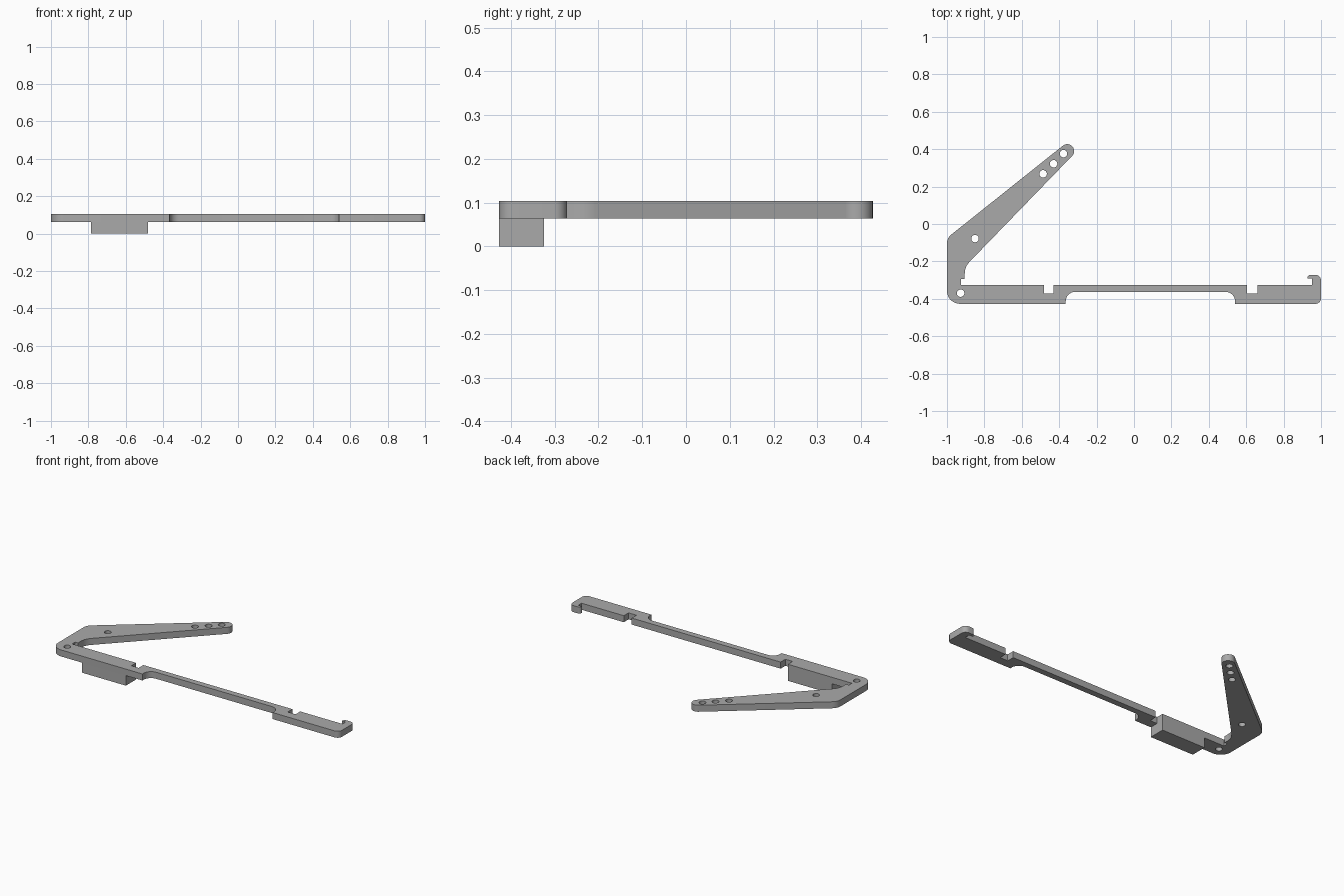
import bpy
import bmesh
from math import sin, cos, tan, pi, radians
from mathutils import Vector

cube = bpy.data.objects.get("Cube")
if cube:
    bpy.data.objects.remove(cube, do_unlink=True)

grey = bpy.data.materials.new("plain grey")
grey.use_nodes = True
tone = (0.4, 0.4, 0.4, 1)
grey.diffuse_color = tone
grey.node_tree.nodes["Principled BSDF"].inputs["Base Color"].default_value = tone

BOTTOM, TOP = 0.063, 0.104
FRONT, BACK = -0.427, -0.325


def arc(cx, cy, r, start, end, steps):
    return [(cx + r * cos(start + (end - start) * i / steps),
             cy + r * sin(start + (end - start) * i / steps)) for i in range(steps + 1)]


def rounded(corners, steps=8):
    """Turn (x, y, radius) corners into a closed outline with filleted corners."""
    points = []
    for i, (x, y, r) in enumerate(corners):
        if not r:
            points.append((x, y))
            continue
        p = Vector((x, y))
        a = (Vector(corners[i - 1][:2]) - p).normalized()
        b = (Vector(corners[(i + 1) % len(corners)][:2]) - p).normalized()
        half = a.angle(b) / 2
        centre = p + (a + b).normalized() * (r / sin(half))
        start = p + a * (r / tan(half)) - centre
        end = p + b * (r / tan(half)) - centre
        sweep = start.angle_signed(end)
        a0 = Vector((1, 0)).angle_signed(start)
        # angle_signed is clockwise positive
        points += arc(centre.x, centre.y, r, -a0, -a0 - sweep, steps)
    return points


def extruded(name, outlines, low, high):
    curve = bpy.data.curves.new(name, "CURVE")
    curve.dimensions = "2D"
    curve.fill_mode = "BOTH"
    curve.extrude = (high - low) / 2
    for outline in outlines:
        spline = curve.splines.new("POLY")
        spline.points.add(len(outline) - 1)
        for point, (x, y) in zip(spline.points, outline):
            point.co = (x, y, 0, 1)
        spline.use_cyclic_u = True
    temp = bpy.data.objects.new(name + " outline", curve)
    bpy.context.collection.objects.link(temp)
    bpy.context.view_layer.update()
    mesh = bpy.data.meshes.new_from_object(
        temp.evaluated_get(bpy.context.evaluated_depsgraph_get()))
    bpy.data.objects.remove(temp, do_unlink=True)
    bm = bmesh.new()
    bm.from_mesh(mesh)
    bmesh.ops.remove_doubles(bm, verts=bm.verts, dist=0.0001)
    bmesh.ops.translate(bm, verts=bm.verts, vec=(0, 0, (low + high) / 2))
    bmesh.ops.recalc_face_normals(bm, faces=bm.faces)
    bm.to_mesh(mesh)
    bm.free()
    mesh.materials.clear()
    mesh.materials.append(grey)
    obj = bpy.data.objects.new(name, mesh)
    bpy.context.collection.objects.link(obj)
    bpy.ops.object.select_all(action="DESELECT")
    obj.select_set(True)
    bpy.context.view_layer.objects.active = obj
    bpy.ops.object.shade_smooth_by_angle(angle=radians(30))
    return obj


def slot(left, right):
    """Square notch cut into the back edge, listed right to left."""
    return [(right, BACK, 0), (right, -0.372, 0), (left, -0.372, 0), (left, BACK, 0)]


# Front bar with long recess, hooked end and two notches
corners = [(-1, FRONT, 0.07), (-0.365, FRONT, 0), (-0.365, -0.363, 0.05),
           (0.54, -0.363, 0.05), (0.54, FRONT, 0), (1, FRONT, 0.03)]
corners += [(1, -0.272, 0.03), (0.927, -0.272, 0.018), (0.927, -0.292, 0),
            (0.953, -0.292, 0), (0.953, BACK, 0)]
corners += slot(0.605, 0.66) + slot(-0.48, -0.43)

# Inner corner relief, then the slanted arm with its round tip
corners += [(-0.925, BACK, 0), (-0.925, -0.295, 0), (-0.905, -0.295, 0), (-0.905, -0.229, 0.09)]
corners += [(x, y, 0) for x, y in arc(-0.357, 0.39, 0.037, radians(-44), radians(129), 14)]
corners += [(-1, -0.075, 0.06)]

# Screw holes
holes = [(-0.927, -0.37), (-0.85, -0.078), (-0.486, 0.268), (-0.43, 0.322), (-0.377, 0.376)]
outlines = [rounded(corners)] + [arc(x, y, 0.02, 0, 2 * pi, 24)[:-1] for x, y in holes]
extruded("bracket_plate", outlines, BOTTOM, TOP)

# Block hanging below the bar
left, right = -0.785, -0.48
extruded("lower_block", [[(left, FRONT), (right, FRONT), (right, BACK), (left, BACK)]], 0, BOTTOM)
